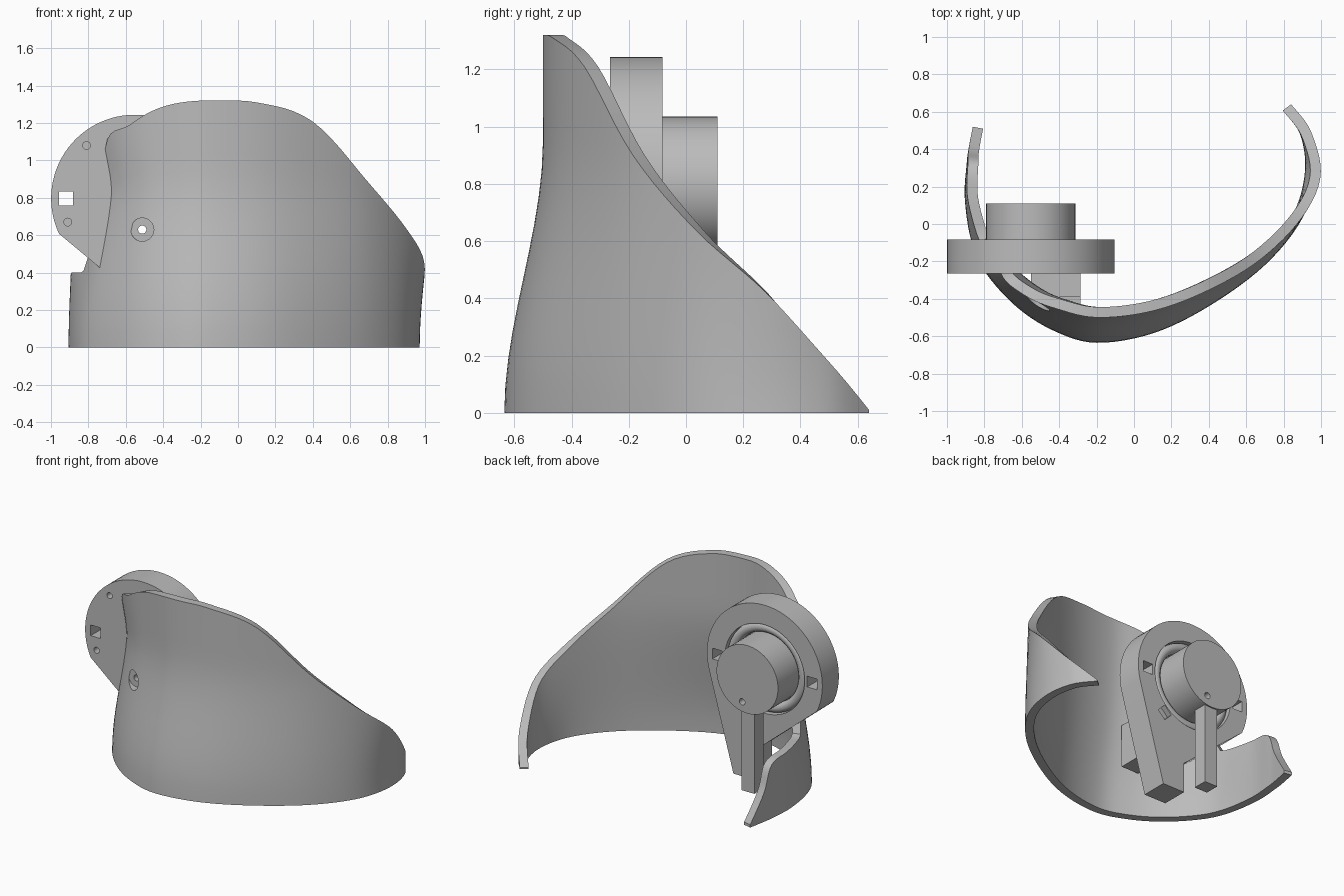
import bpy, bmesh, math
from mathutils import Vector

if "Cube" in bpy.data.objects:
    bpy.data.objects.remove(bpy.data.objects["Cube"], do_unlink=True)

grey = bpy.data.materials.new("plain grey")
grey.use_nodes = True
grey.diffuse_color = (0.5, 0.5, 0.5, 1)
grey.node_tree.nodes["Principled BSDF"].inputs["Base Color"].default_value = grey.diffuse_color


def finish(obj, name):
    obj.name = name
    obj.data.materials.clear()
    obj.data.materials.append(grey)
    return obj


def from_bmesh(bm, name):
    bmesh.ops.recalc_face_normals(bm, faces=bm.faces)
    mesh = bpy.data.meshes.new(name)
    bm.to_mesh(mesh)
    bm.free()
    obj = bpy.data.objects.new(name, mesh)
    bpy.context.collection.objects.link(obj)
    return finish(obj, name)


def rod(name, x, z, radius, y0, y1, sides=64):
    """Cylinder lying along y."""
    bpy.ops.mesh.primitive_cylinder_add(
        vertices=sides, radius=radius, depth=y1 - y0,
        location=(x, (y0 + y1) / 2, z), rotation=(math.pi / 2, 0, 0))
    return finish(bpy.context.object, name)


def block(name, low, high, turn=0):
    low, high = Vector(low), Vector(high)
    bpy.ops.mesh.primitive_cube_add(size=1, location=(low + high) / 2, rotation=(0, turn, 0))
    bpy.context.object.scale = high - low
    return finish(bpy.context.object, name)


def activate(obj):
    bpy.ops.object.select_all(action='DESELECT')
    obj.select_set(True)
    bpy.context.view_layer.objects.active = obj


def cut(obj, *cutters):
    for cutter in cutters:
        cutter.hide_render = True
        mod = obj.modifiers.new("cut", 'BOOLEAN')
        mod.operation, mod.solver, mod.object = 'DIFFERENCE', 'EXACT', cutter
        activate(obj)
        bpy.ops.object.modifier_apply(modifier=mod.name)
        bpy.data.objects.remove(cutter, do_unlink=True)


# Curved shell: stations of base x, base y, lean x, lean y, wall height
STATIONS = [
    (-.862, .52, 0, 0, .02), (-.885, .4, .01, 0, .2), (-.895, .32, .02, 0, .37),
    (-.905, .14, .04, 0, .4), (-.87, -.09, .11, 0, .41), (-.79, -.265, .12, 0, 1.06),
    (-.62, -.45, .09, .065, 1.19), (-.42, -.575, .04, .12, 1.285), (-.2, -.635, .02, .135, 1.32),
    (.1, -.585, 0, .12, 1.31), (.4, -.44, -.01, .085, 1.21), (.7, -.22, -.02, .035, .9),
    (.9, .03, 0, .01, .635), (.97, .28, .07, 0, .42), (.94, .5, .05, -.02, .18),
    (.84, .64, 0, 0, .01)]
STEPS, ROWS, WALL = 6, 14, 0.056


def station(u):
    """Smooth interpolation between stations."""
    last = len(STATIONS) - 1
    i = min(int(u), last - 1)
    t = u - i
    a, b, c, d = (STATIONS[max(0, min(last, k))] for k in range(i - 1, i + 3))
    row = [q + t / 2 * (r - p + t * (2 * p - 5 * q + 4 * r - s + t * (3 * (q - r) + s - p)))
           for p, q, r, s in zip(a, b, c, d)]
    row[4] = max(min(b[4], c[4]), min(max(b[4], c[4]), row[4]))
    return row


def wall_point(u, v):
    x, y, lean_x, lean_y, top = station(u)
    z = v * top
    t = min(z / .95, 1)
    pull = t * t * (3 - 2 * t)
    flare = 1.6 * max(z - .85, 0)
    return Vector((x + lean_x * (pull - flare), y + lean_y * pull, z))


def shell():
    bm = bmesh.new()
    end = len(STATIONS) - 1
    rings = []
    for i in range(end * STEPS + 1):
        u = i / STEPS
        along = wall_point(min(u + .05, end), 0) - wall_point(max(u - .05, 0), 0)
        inward = Vector((-along.y, along.x, 0)).normalized() * WALL
        outer = [wall_point(u, j / ROWS) for j in range(ROWS + 1)]
        inner = [p + inward for p in reversed(outer)]
        rings.append([bm.verts.new(p) for p in outer + inner])
    n = len(rings[0])
    for a, b in zip(rings, rings[1:]):
        for j in range(n):
            k = (j + 1) % n
            bm.faces.new((a[j], b[j], b[k], a[k]))
    for ring in (rings[0], rings[-1]):
        for j in range(ROWS):
            bm.faces.new((ring[j], ring[j + 1], ring[n - 2 - j], ring[n - 1 - j]))
    return from_bmesh(bm, "curved_shell")


# Round housing with a tapering arm down to the ground
CX, CZ, R = -.552, .797, .447
FRONT, BACK = -.265, -.082


def housing():
    start, stop = math.radians(-15), math.radians(205)
    outline = [(CX + R * math.cos(a), CZ + R * math.sin(a))
               for a in (start + (stop - start) * i / 60 for i in range(61))]
    outline += [(-.48, .21), (-.48, 0), (-.31, 0)]
    bm = bmesh.new()
    face = bm.faces.new([bm.verts.new((x, FRONT, z)) for x, z in outline])
    grown = bmesh.ops.extrude_face_region(bm, geom=[face])["geom"]
    moved = [v for v in grown if isinstance(v, bmesh.types.BMVert)]
    bmesh.ops.translate(bm, verts=moved, vec=(0, BACK - FRONT, 0))
    # keep the starting face as the closed front
    if not face.is_valid:
        bmesh.ops.holes_fill(bm, edges=bm.edges)
    return from_bmesh(bm, "housing")


HOLE_X, HOLE_Z = -.512, .63


def screw_hole():
    return rod("screw_cutter", HOLE_X, HOLE_Z, .022, -.8, .4, 24)


wall = shell()
cut(wall, rod("recess_cutter", HOLE_X, HOLE_Z, .062, -.8, -.39, 32), screw_hole())

body = housing()
cut(body, rod("groove_cutter", CX, CZ, .31, -.14, .2), screw_hole())
for side in (-1, 1):                      # square slots on both sides
    x = CX + side * .367
    cut(body, block("slot_cutter", (x - .037, -.5, .76), (x + .037, .2, .835)))
for x, z in ((-.81, 1.08), (-.91, .67)):  # shallow pin holes in the front
    cut(body, rod("pin_cutter", x, z, .021, -.5, -.2, 24))
cut(body, block("pocket_cutter", (-.36, -.12, .485), (-.285, .1, .56), math.pi / 4))

# Drum, its ring and the stem below it
drum = rod("drum", CX, CZ, .238, -.2, .11)
cut(drum, screw_hole())
bpy.ops.mesh.primitive_torus_add(
    major_radius=.275, minor_radius=.034, major_segments=64, minor_segments=12,
    location=(CX, -.125, CZ), rotation=(math.pi / 2, 0, 0))
ring = finish(bpy.context.object, "drum_ring")
block("stem", (-.6, 0, .005), (-.5, .1, .6))

# Mount joining the housing to the shell
mount = block("mount", (-.55, -.39, .28), (-.285, FRONT + .02, .72))
cut(mount, screw_hole())
block("mount_pad", (-.42, -.46, .28), (-.285, -.38, .58))

for obj in (wall, body, drum, ring):
    activate(obj)
    bpy.ops.object.shade_smooth_by_angle(angle=math.radians(35))
